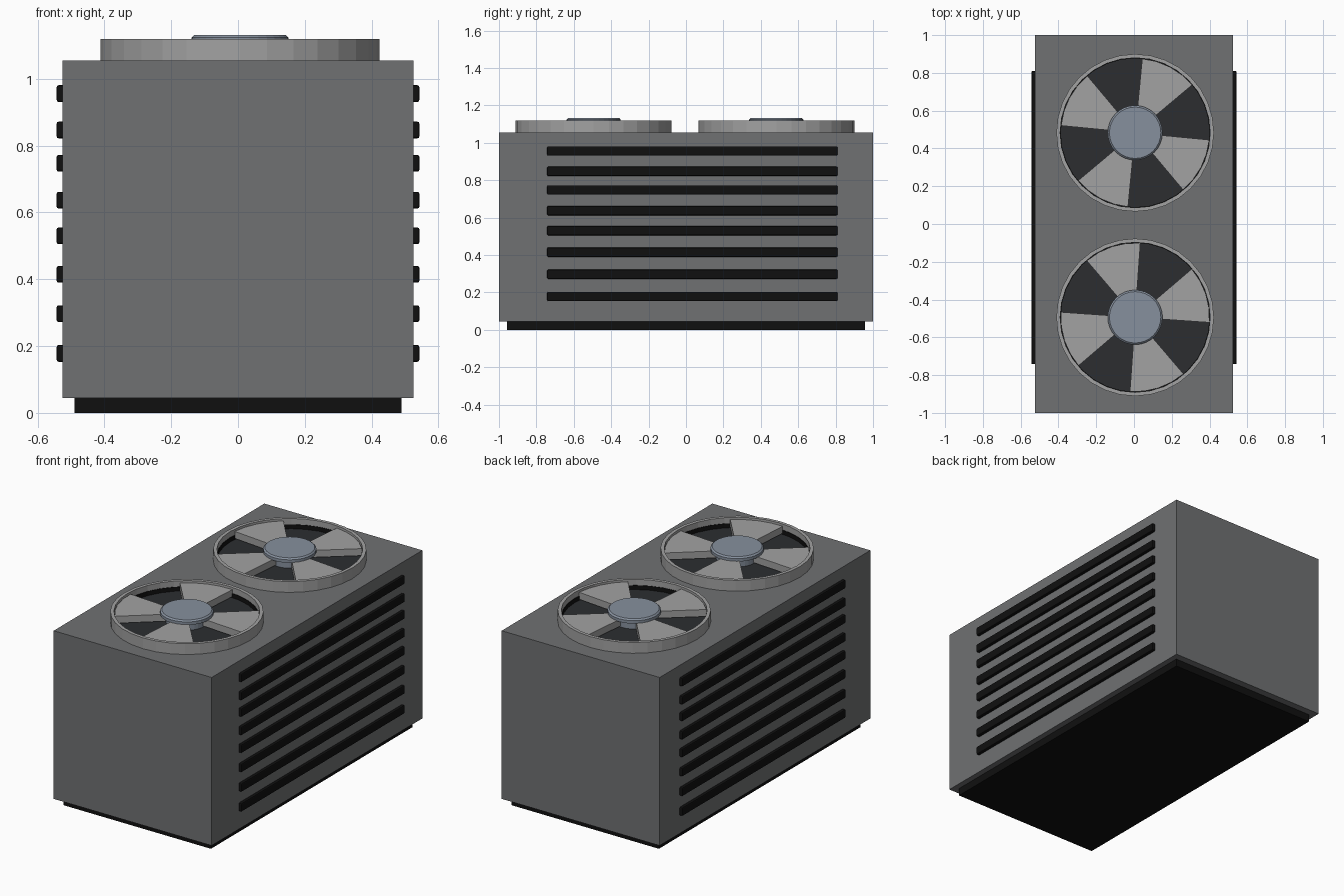
import bpy, bmesh, math

if "Cube" in bpy.data.objects:
    bpy.data.objects.remove(bpy.data.objects["Cube"])


def material(name, rgb):
    m = bpy.data.materials.new(name)
    m.diffuse_color = (*rgb, 1)
    m.use_nodes = True
    m.node_tree.nodes["Principled BSDF"].inputs["Base Color"].default_value = m.diffuse_color
    return m


CASE = material("case_grey", (0.16, 0.165, 0.17))
BLACK = material("black", (0.005, 0.005, 0.005))
DARK = material("dark_grey", (0.025, 0.027, 0.03))
LIGHT = material("light_grey", (0.36, 0.36, 0.36))
HUB = material("blue_grey", (0.24, 0.28, 0.34))


def finish(name, bm, mat, smooth=False):
    bmesh.ops.recalc_face_normals(bm, faces=bm.faces)
    me = bpy.data.meshes.new(name)
    bm.to_mesh(me)
    bm.free()
    ob = bpy.data.objects.new(name, me)
    bpy.context.collection.objects.link(ob)
    me.materials.append(mat)
    return ob


def box(name, lo, hi, mat, bevel=0):
    bm = bmesh.new()
    bmesh.ops.create_cube(bm, size=1)
    for v in bm.verts:
        v.co = [(a + b) / 2 + c * (b - a) for a, b, c in zip(lo, hi, v.co)]
    ob = finish(name, bm, mat)
    if bevel:
        mod = ob.modifiers.new("bevel", 'BEVEL')
        mod.width, mod.segments = bevel, 2
    return ob


def lathe(name, profile, centre, mat, n=32, closed=False):
    """Revolve (radius, z) points; open profiles get capped ends."""
    bm = bmesh.new()
    rings = [[bm.verts.new((centre[0] + r * math.cos(2 * math.pi * i / n),
                            centre[1] + r * math.sin(2 * math.pi * i / n), z))
              for i in range(n)] for r, z in profile]
    pairs = list(zip(rings, rings[1:] + rings[:1]))
    for a, b in pairs if closed else pairs[:-1]:
        for i in range(n):
            j = (i + 1) % n
            bm.faces.new((a[i], a[j], b[j], b[i]))
    if not closed:
        bm.faces.new(rings[0])
        bm.faces.new(rings[-1])
    return finish(name, bm, mat)


def blades(name, centre, start, mat):
    """Four wedge blades, slightly pitched."""
    bm = bmesh.new()
    steps, width = 4, 44.5
    for k in range(4):
        angs = [start + 90 * k + width * i / steps for i in range(steps + 1)]
        plan = [(0.11, a) for a in angs] + [(0.394, a) for a in reversed(angs)]
        top, low = [], []
        for r, a in plan:
            x = centre[0] + r * math.cos(math.radians(a))
            y = centre[1] + r * math.sin(math.radians(a))
            top.append(bm.verts.new((x, y, 1.108)))
            low.append(bm.verts.new((x, y, 1.066)))
        bm.faces.new(top)
        bm.faces.new(low[::-1])
        for i in range(len(top)):
            j = (i + 1) % len(top)
            bm.faces.new((top[i], low[i], low[j], top[j]))
    return finish(name, bm, mat)


# Cabinet and plinth
box("cabinet", (-0.525, -1, 0.045), (0.525, 1, 1.055), CASE)
box("base_plinth", (-0.49, -0.957, 0), (0.49, 0.957, 0.05), BLACK)

# Side louvre slats
for side, s in (("right", 1), ("left", -1)):
    for i, z in enumerate((0.178, 0.297, 0.415, 0.53, 0.637, 0.747, 0.847, 0.956)):
        x0, x1 = sorted((s * 0.50, s * 0.543))
        box(f"{side}_louvre_{i + 1}", (x0, -0.742, z - 0.025),
            (x1, 0.81, z + 0.025), BLACK, 0.006)

# Roof fans
for side, y, start in (("rear", 0.483, 40), ("front", -0.494, 86)):
    c = (0.006, y)
    lathe(f"{side}_fan_ring", [(0.417, 1.05), (0.417, 1.12), (0.397, 1.12), (0.397, 1.05)],
          c, LIGHT, closed=True)
    lathe(f"{side}_fan_well", [(0.4, 1.05), (0.4, 1.06)], c, DARK)
    lathe(f"{side}_fan_well_rim", [(0.398, 1.055), (0.398, 1.085), (0.394, 1.085), (0.394, 1.055)],
          c, BLACK, closed=True)
    blades(f"{side}_fan_blades", c, start, LIGHT)
    lathe(f"{side}_fan_motor", [(0.115, 1.055), (0.115, 1.118)], c, HUB)
    lathe(f"{side}_fan_cap", [(0.145, 1.106), (0.145, 1.124), (0.136, 1.132)], c, HUB)
